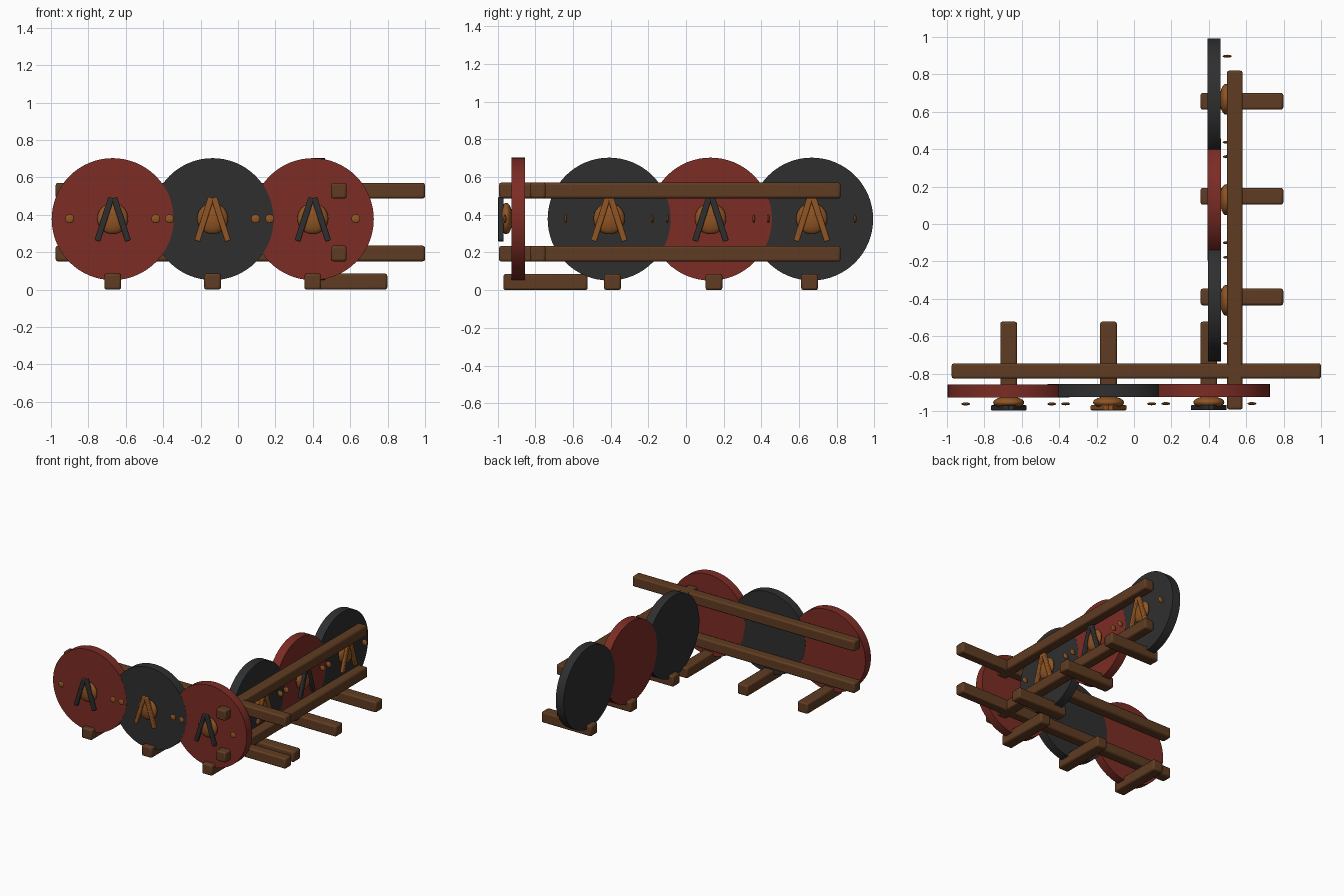
import bpy
from math import radians, pi
from mathutils import Matrix, Vector

cube = bpy.data.objects.get("Cube")
if cube:
    bpy.data.objects.remove(cube, do_unlink=True)


def material(name, rgb):
    m = bpy.data.materials.new(name)
    m.use_nodes = True
    m.diffuse_color = (*rgb, 1)
    m.node_tree.nodes["Principled BSDF"].inputs["Base Color"].default_value = (*rgb, 1)
    return m


WOOD = material("brown_wood", (0.115, 0.045, 0.016))
RED = material("dark_red", (0.2, 0.025, 0.018))
BLACK = material("charcoal", (0.028, 0.028, 0.029))
BRONZE = material("bronze", (0.28, 0.09, 0.017))


def finish(name, mat, matrix, bevel=0):
    ob = bpy.context.object
    ob.name = name
    ob.data.name = name
    ob.data.transform(matrix)
    ob.data.materials.append(mat)
    bpy.ops.object.shade_smooth_by_angle(angle=radians(35))
    if bevel:
        mod = ob.modifiers.new("rounded_edges", "BEVEL")
        mod.width = bevel
        mod.segments = 2
    return ob


def box(name, mat, centre, size, turn=Matrix(), bevel=0.012):
    bpy.ops.mesh.primitive_cube_add(size=1)
    return finish(name, mat, turn @ Matrix.Translation(centre) @ Matrix.Diagonal((*size, 1)), bevel)


def beam(name, low, high):
    low, high = Vector(low), Vector(high)
    return box(name, WOOD, (low + high) / 2, high - low)


def ball(name, mat, matrix, radii, segments=24):
    bpy.ops.mesh.primitive_uv_sphere_add(segments=segments, ring_count=segments // 2, radius=1)
    return finish(name, mat, matrix @ Matrix.Diagonal((*radii, 1)))


def shield(name, place, colour, trim):
    """Round shield facing local -y, with its outer face at local y = 0."""
    bpy.ops.mesh.primitive_cylinder_add(vertices=64, radius=0.326, depth=0.07)
    finish(name, colour, place @ Matrix.Translation((0, 0.035, 0)) @ Matrix.Rotation(pi / 2, 4, "X"))
    ball(name + "_boss", BRONZE, place @ Matrix.Translation((0, -0.028, 0.003)), (0.083, 0.033, 0.083))
    # Slanted bars leaning together over the boss
    for side, label in ((-1, "right"), (1, "left")):
        foot, tip = Vector((side * 0.082, -0.056, -0.117)), Vector((side * 0.008, -0.056, 0.115))
        lean = (tip - foot).to_track_quat("Z", "Y").to_matrix().to_4x4()
        lean = Matrix.Rotation(-side * 0.31, 4, "Y")
        box(f"{name}_{label}_bar", trim, (0, 0, 0), (0.032, 0.028, (tip - foot).length),
            place @ Matrix.Translation((foot + tip) / 2) @ lean, 0.006)
    # Rivets keep the same flat direction on both walls
    for side, label in ((-1, "right"), (1, "left")):
        spot = place @ Vector((side * 0.23, -0.035, 0.002))
        ball(f"{name}_{label}_rivet", BRONZE, Matrix.Translation(spot), (0.024, 0.008, 0.024), 16)


# Front wall of shields and its feet
for i, x in enumerate((-0.67, -0.136, 0.4)):
    colours = (RED, BLACK) if i % 2 == 0 else (BLACK, BRONZE)
    shield(f"front_shield_{i + 1}", Matrix.Translation((x, -0.927 + i * 0.0008, 0.377)), *colours)
    beam(f"front_foot_{i + 1}", (x - 0.045, -0.969, 0), (x + 0.045, -0.522, 0.086))

# Side wall of shields and its feet
for i, (y, foot_y) in enumerate(((-0.408, -0.39), (0.13, 0.148), (0.667, 0.656))):
    colours = (BLACK, BRONZE) if i % 2 == 0 else (RED, BLACK)
    place = Matrix.Translation((0.465 - i * 0.0008, y, 0.377)) @ Matrix.Rotation(pi / 2, 4, "Z")
    shield(f"side_shield_{i + 1}", place, *colours)
    beam(f"side_foot_{i + 1}", (0.356, foot_y - 0.045, 0), (0.798, foot_y + 0.045, 0.086))

# Long rails
for label, z in (("lower", 0.151), ("upper", 0.487)):
    beam(f"front_{label}_rail", (-0.975, -0.827, z), (1.0, -0.745, z + 0.084))
    beam(f"side_{label}_rail", (0.497, -0.992, z), (0.581, 0.82, z + 0.084))
